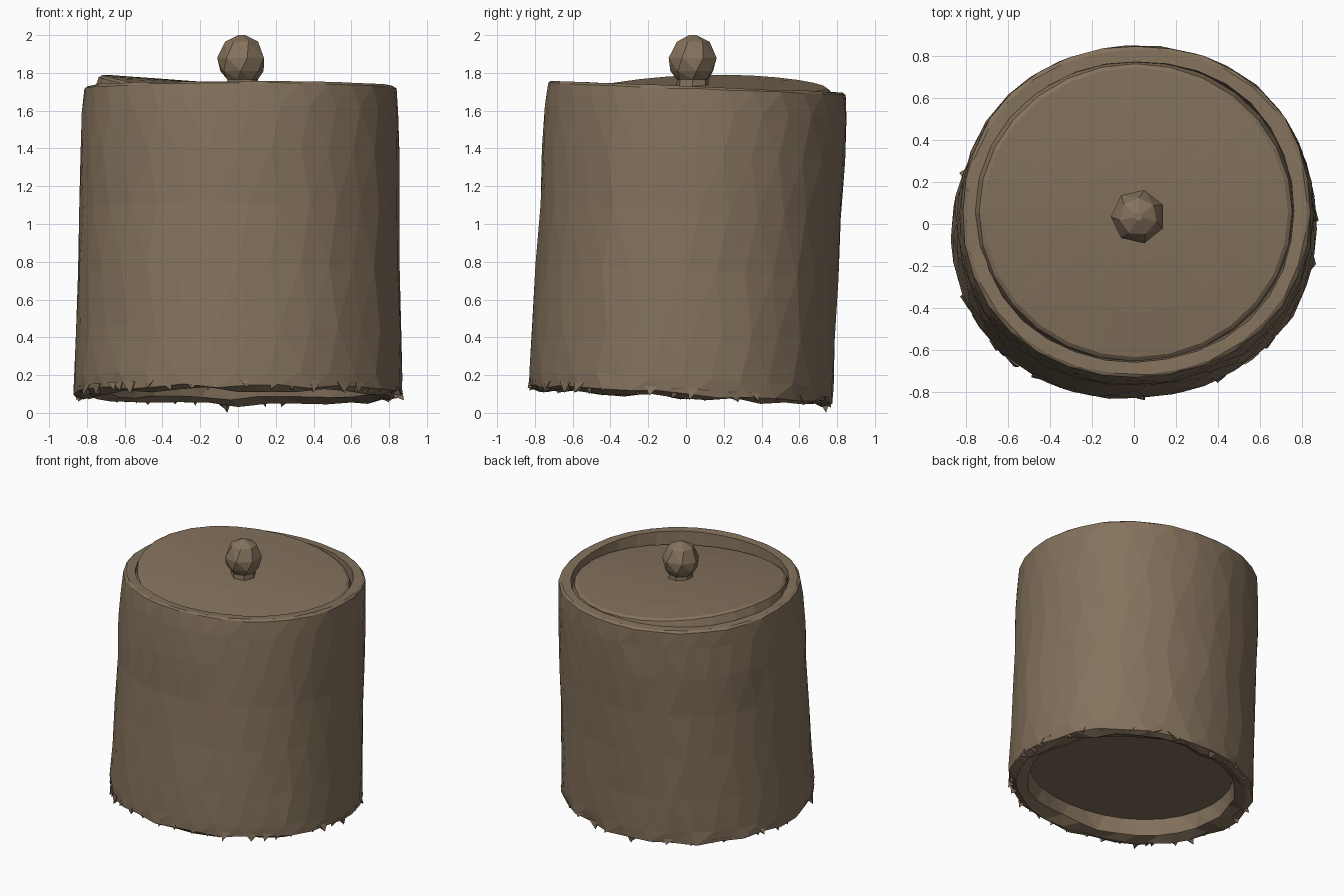
import bpy, bmesh, math, random
from mathutils import Vector

random.seed(4)
if "Cube" in bpy.data.objects:
    bpy.data.objects.remove(bpy.data.objects["Cube"], do_unlink=True)

brown = bpy.data.materials.new("clay_brown")
brown.use_nodes = True
COLOUR = (0.23, 0.168, 0.108, 1)
brown.diffuse_color = COLOUR
brown.node_tree.nodes["Principled BSDF"].inputs["Base Color"].default_value = COLOUR


def lerp(a, b, t):
    return a + (b - a) * t


def finish(bm, name):
    bmesh.ops.recalc_face_normals(bm, faces=bm.faces)
    bmesh.ops.triangulate(bm, faces=[f for f in bm.faces if len(f.verts) == 4])
    mesh = bpy.data.meshes.new(name)
    bm.to_mesh(mesh)
    bm.free()
    mesh.materials.append(brown)
    obj = bpy.data.objects.new(name, mesh)
    bpy.context.collection.objects.link(obj)


def loft(name, rings):
    """Skin a list of point rings and cap both ends."""
    bm = bmesh.new()
    loops = [[bm.verts.new(p) for p in ring] for ring in rings]
    n = len(loops[0])
    for a, b in zip(loops, loops[1:]):
        for i in range(n):
            j = (i + 1) % n
            bm.faces.new((a[i], a[j], b[j], b[i]))
    bm.faces.new(loops[0])
    bm.faces.new(loops[-1])
    finish(bm, name)


def jar_point(scale, t, dz, angle, rough=0.0):
    """Point on the leaning, slightly oval jar: t runs from base plane to rim plane."""
    twist = math.sin(2 * angle)
    oval = 1 + 0.018 * twist ** 2 + lerp(0.015, 0.006, t) * twist
    s = scale * oval + random.uniform(-rough, rough)
    x = lerp(0.002, 0.012, t) + s * lerp(0.87, 0.828, t) * math.cos(angle)
    y = lerp(-0.03, 0.058, t) + s * lerp(0.805, 0.79, t) * math.sin(angle)
    z = lerp(0.10 - 0.055 * y, 1.725 - 0.04 * y, t) + dz
    return Vector((x, y, z + random.uniform(-rough, rough)))


# Jar: recessed underside, uneven wall, rim and shallow well for the lid
SIDES = 32
profile = [
    (0.83, 0, 0.12, 0.0), (0.85, 0, 0.01, 0.014), (0.93, 0, -0.018, 0.014),
    (0.995, 0, 0.0, 0.012), (1.0, 0.05, 0, 0.005), (1.0, 0.2, 0, 0.006),
    (0.998, 0.4, 0, 0.006), (1.002, 0.6, 0, 0.006), (1.012, 0.78, 0, 0.006),
    (1.008, 0.92, 0, 0.004), (1.0, 1, -0.008, 0.004), (0.98, 1, 0.004, 0.003),
    (0.905, 1, 0.002, 0.003), (0.89, 1, -0.16, 0.0),
]
loft("jar_body", [
    [jar_point(s, t, dz, 2 * math.pi * (i + 0.3 * (k % 2)) / SIDES, rough)
     for i in range(SIDES)]
    for k, (s, t, dz, rough) in enumerate(profile)])

# Ragged chips around the foot
bm = bmesh.new()
CHIPS = 52
for i in range(CHIPS):
    angle = 2 * math.pi * (i + random.random()) / CHIPS
    w = random.uniform(0.02, 0.055)
    tip = jar_point(random.uniform(0.95, 1.02), 0, -random.uniform(0.005, 0.035),
                    angle + random.uniform(-w, w))
    if i == CHIPS // 4:
        tip.z = 0
    corners = [jar_point(0.995, 0, 0.03, angle - w), jar_point(0.995, 0, 0.03, angle + w),
               jar_point(0.92, 0, 0.0, angle), tip]
    v = [bm.verts.new(p) for p in corners]
    for f in ((0, 1, 2), (0, 1, 3), (1, 2, 3), (2, 0, 3)):
        bm.faces.new([v[k] for k in f])
finish(bm, "foot_chips")


# Lid: thin, slightly bowed disc resting crookedly in the rim
def lid_ring(radius, drop):
    ring = []
    for i in range(28):
        a = 2 * math.pi * i / 28
        x, y = 0.008 + radius * math.cos(a), 0.055 + 0.95 * radius * math.sin(a)
        ring.append((x, y, 1.735 - 0.072 * x + 0.04 * y - 0.08 * y * y - drop))
    return ring


loft("lid", [lid_ring(0.765, 0.07), lid_ring(0.745, 0.012), lid_ring(0.725, 0),
             lid_ring(0.5, 0), lid_ring(0.25, 0), lid_ring(0.05, 0)])


# Knob: few-sided ball on a short neck
def knob_ring(radius, z, turn):
    return [(0.02 + radius * math.cos(2 * math.pi * (i + turn) / 7),
             0.035 + radius * math.sin(2 * math.pi * (i + turn) / 7), z)
            for i in range(7)]


loft("lid_knob", [
    knob_ring(0.09, 1.7, 0), knob_ring(0.085, 1.765, 0), knob_ring(0.118, 1.81, 0.2),
    knob_ring(0.13, 1.88, 0.5), knob_ring(0.09, 1.965, 0.7), knob_ring(0.02, 2.0, 0.8)])
